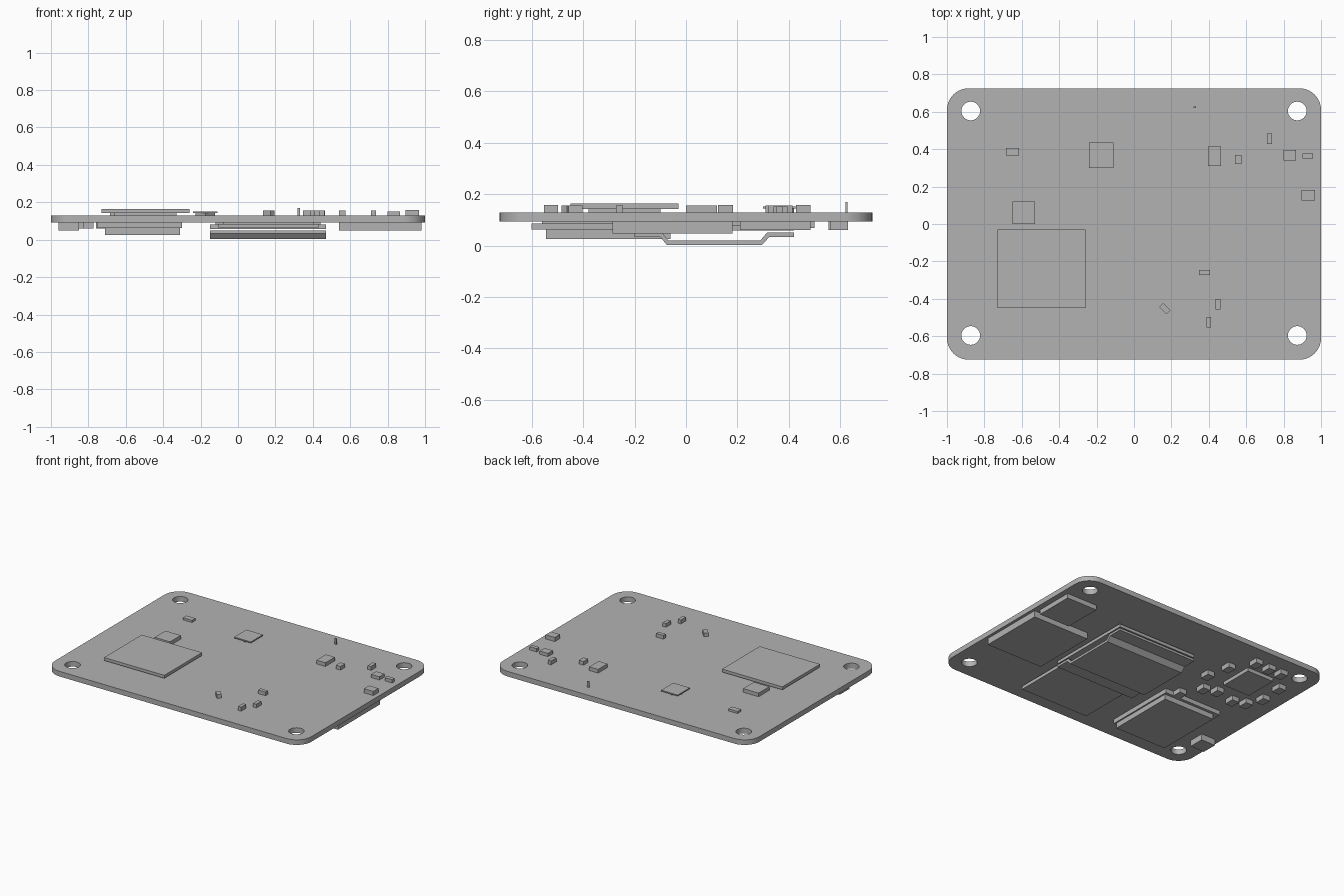
import bpy, bmesh
from math import cos, sin, pi, radians

cube = bpy.data.objects.get("Cube")
if cube:
    bpy.data.objects.remove(cube, do_unlink=True)

grey = bpy.data.materials.new("plain grey")
grey.use_nodes = True
grey.diffuse_color = (0.45, 0.45, 0.45, 1)
grey.node_tree.nodes["Principled BSDF"].inputs["Base Color"].default_value = (0.45, 0.45, 0.45, 1)

BOTTOM, TOP = 0.093, 0.129


def finish(name, bm):
    bmesh.ops.recalc_face_normals(bm, faces=bm.faces)
    mesh = bpy.data.meshes.new(name)
    bm.to_mesh(mesh)
    bm.free()
    mesh.materials.append(grey)
    ob = bpy.data.objects.new(name, mesh)
    bpy.context.collection.objects.link(ob)
    return ob


def box(name, x0, x1, y0, y1, z0, z1, turn=0):
    bm = bmesh.new()
    bmesh.ops.create_cube(bm, size=1)
    bmesh.ops.scale(bm, vec=(x1 - x0, y1 - y0, z1 - z0), verts=bm.verts)
    ob = finish(name, bm)
    ob.location = ((x0 + x1) / 2, (y0 + y1) / 2, (z0 + z1) / 2)
    ob.rotation_euler.z = radians(turn)
    return ob


def ring(cx, cy, r, start, sweep, n):
    return [(cx + r * cos(start + sweep * i / n), cy + r * sin(start + sweep * i / n))
            for i in range(n + 1)]


# Circuit board: rounded outline with four mounting holes
outline = []
for i, (sx, sy) in enumerate([(1, 1), (-1, 1), (-1, -1), (1, -1)]):
    outline += ring(sx * 0.885, sy * 0.61, 0.115, i * pi / 2, pi / 2, 10)
loops = [outline]
for sx in (-1, 1):
    for sy in (-1, 1):
        loops.append(ring(sx * 0.873, sy * 0.6 + 0.004, 0.05, 0, 2 * pi, 32)[:-1])
curve = bpy.data.curves.new("circuit_board", "CURVE")
curve.dimensions = "2D"
curve.fill_mode = "BOTH"
curve.extrude = (TOP - BOTTOM) / 2
for pts in loops:
    spline = curve.splines.new("POLY")
    spline.points.add(len(pts) - 1)
    for p, (x, y) in zip(spline.points, pts):
        p.co = (x, y, 0, 1)
    spline.use_cyclic_u = True
curve.materials.append(grey)
board = bpy.data.objects.new("circuit_board", curve)
board.location.z = (TOP + BOTTOM) / 2
bpy.context.collection.objects.link(board)
bpy.context.view_layer.objects.active = board
board.select_set(True)
bpy.ops.object.convert(target="MESH")
bpy.ops.object.shade_smooth_by_angle()

# Large parts on the upper side
box("main_module", -0.73, -0.26, -0.45, -0.03, 0.142, 0.163)
box("main_module_base", -0.66, -0.33, -0.38, -0.10, TOP, 0.142)
box("sensor_plate", -0.24, -0.11, 0.30, 0.435, 0.144, 0.152)
base = box("sensor_base", -0.22, -0.13, 0.32, 0.415, TOP, 0.144, 45)
base.scale = (0.8, 0.8, 1)

# Small parts on the upper side: x0, x1, y0, y1, top
upper = [
    (-0.65, -0.53, 0.0, 0.12, 0.155), (-0.685, -0.615, 0.365, 0.405, 0.144),
    (0.395, 0.465, 0.31, 0.415, 0.155), (0.54, 0.576, 0.32, 0.37, 0.155),
    (0.712, 0.738, 0.428, 0.485, 0.157), (0.80, 0.865, 0.34, 0.395, 0.152),
    (0.90, 0.957, 0.35, 0.378, 0.152), (0.895, 0.967, 0.125, 0.183, 0.158),
    (0.348, 0.405, -0.272, -0.245, 0.155), (0.437, 0.463, -0.457, -0.402, 0.155),
    (0.388, 0.412, -0.553, -0.497, 0.157),
]
for x0, x1, y0, y1, top in upper:
    box("upper_component", x0, x1, y0, y1, TOP, top)
box("turned_component", 0.137, 0.193, -0.468, -0.438, TOP, 0.155, -45)
box("pin", 0.318, 0.332, 0.62, 0.628, TOP, 0.17)

# Large chips on the lower side
box("wide_chip", 0.54, 0.98, -0.285, 0.18, 0.048, BOTTOM)
box("corner_chip", 0.72, 0.96, 0.21, 0.485, 0.06, BOTTOM)
box("memory_chip", -0.105, 0.43, -0.60, 0.15, 0.062, 0.085)
box("memory_chip_base", -0.08, 0.405, -0.56, 0.11, 0.085, BOTTOM)
box("shield_base", -0.75, -0.30, -0.56, -0.04, 0.062, BOTTOM)
box("shield_cover", -0.71, -0.31, -0.545, -0.06, 0.026, 0.062)
box("controller_chip", -0.74, -0.53, 0.26, 0.50, 0.068, BOTTOM)
box("connector", -0.96, -0.85, -0.45, -0.34, 0.05, BOTTOM)

# Stepped heat spreader: bent sheet profile swept across x
low = [(-0.2, 0.034), (-0.10, 0.034), (-0.075, 0.003),
       (0.295, 0.003), (0.325, 0.034), (0.42, 0.034)]
high = [(0.42, 0.05), (0.315, 0.05), (0.288, 0.019),
        (-0.068, 0.019), (-0.093, 0.05), (-0.2, 0.05)]
bm = bmesh.new()
sheet = bm.faces.new([bm.verts.new((-0.15, y, z)) for y, z in low + high])
swept = bmesh.ops.extrude_face_region(bm, geom=[sheet])
bmesh.ops.translate(bm, vec=(0.62, 0, 0),
                    verts=[v for v in swept["geom"] if isinstance(v, bmesh.types.BMVert)])
finish("heat_spreader", bm)
box("processor", -0.15, 0.47, -0.2, 0.42, 0.058, 0.08)
box("processor_base", -0.12, 0.44, -0.17, 0.39, 0.08, BOTTOM)

# Small parts on the lower side around the controller
lower = [(-0.42, 0.44), (-0.38, 0.28), (-0.47, 0.13), (-0.56, 0.16), (-0.71, 0.13),
         (-0.80, 0.16), (-0.52, 0.595), (-0.63, 0.59), (-0.73, 0.59), (-0.84, 0.44),
         (-0.85, 0.27), (-0.39, -0.01)]
for x, y in lower:
    box("lower_component", x - 0.028, x + 0.028, y - 0.035, y + 0.035, 0.06, BOTTOM)
